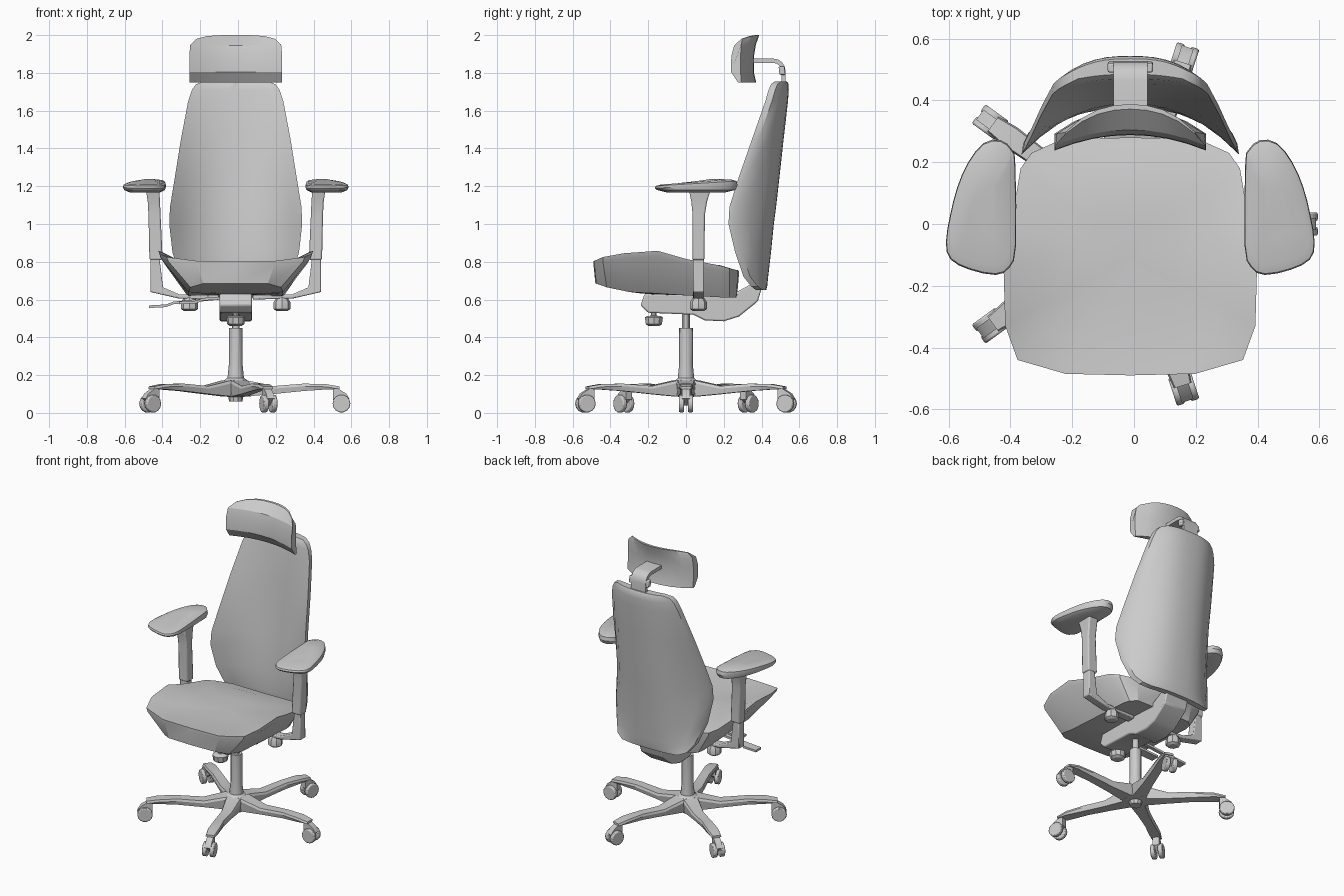
import bpy, bmesh, math
from mathutils import Matrix, Vector

CX = -0.012  # the chair's mid-plane
grey = bpy.data.materials.new("grey")
grey.diffuse_color = (0.6, 0.6, 0.6, 1)


def build(name, verts, faces, angle=30, bevel=0, matrix=None):
    """Mesh object from points and faces, with outward normals."""
    bm = bmesh.new()
    vs = [bm.verts.new(v) for v in verts]
    for f in faces:
        bm.faces.new([vs[i] for i in f])
    bmesh.ops.transform(bm, matrix=Matrix.Translation((CX, 0, 0)) @ (matrix or Matrix()), verts=bm.verts)
    bmesh.ops.recalc_face_normals(bm, faces=bm.faces)
    me = bpy.data.meshes.new(name)
    bm.to_mesh(me)
    bm.free()
    ob = bpy.data.objects.new(name, me)
    bpy.context.collection.objects.link(ob)
    me.materials.append(grey)
    if bevel:
        m = ob.modifiers.new("bevel", "BEVEL")
        m.width, m.segments, m.limit_method = bevel, 2, "ANGLE"
    bpy.ops.object.select_all(action="DESELECT")
    ob.select_set(True)
    bpy.context.view_layer.objects.active = ob
    bpy.ops.object.shade_smooth_by_angle(angle=math.radians(angle))
    return ob


def loft(name, rings, **kw):
    """Skin closed rings of equal length and cap both ends."""
    n = len(rings[0])
    faces = [(k*n + i, k*n + (i+1) % n, (k+1)*n + (i+1) % n, (k+1)*n + i)
             for k in range(len(rings) - 1) for i in range(n)]
    faces += [tuple(range(n)), tuple((len(rings)-1)*n + i for i in range(n))]
    return build(name, [p for r in rings for p in r], faces, **kw)


def prism(name, pts, lo, hi, axis="x", **kw):
    """Extrude a 2D outline along an axis."""
    put = {"x": lambda a, b, c: (c, a, b), "y": lambda a, b, c: (a, c, b),
           "z": lambda a, b, c: (a, b, c)}[axis]
    return loft(name, [[put(a, b, c) for a, b in pts] for c in (lo, hi)], **kw)


def turned(name, prof, n=12, at=(0, 0, 0), **kw):
    """Turned part from (radius, height) pairs."""
    return loft(name, [[(at[0] + r*math.cos(i*math.tau/n), at[1] + r*math.sin(i*math.tau/n), at[2] + z)
                        for i in range(n)] for r, z in prof], **kw)


def rounded(pts):
    """Closed outline with a Catmull-Rom point added between neighbours."""
    out = []
    for i, b in enumerate(pts):
        a, c, d = pts[i-1], pts[(i+1) % len(pts)], pts[(i+2) % len(pts)]
        out += [b, tuple((9*(q + r) - p - s)/16 for p, q, r, s in zip(a, b, c, d))]
    return out


# --- five-legged base with twin-wheel casters
def leg_section(x, w, lo, hi):
    return [(x, -w*0.85, lo), (x, w*0.85, lo), (x, w, hi - 0.014), (x, w*0.85, hi),
            (x, -w*0.85, hi), (x, -w, hi - 0.014)]


LEG = [(0.0, 0.05, 0.085, 0.178), (0.07, 0.05, 0.088, 0.17), (0.2, 0.038, 0.1, 0.142),
       (0.36, 0.033, 0.116, 0.155), (0.48, 0.038, 0.124, 0.152), (0.55, 0.03, 0.126, 0.14)]
for k in range(5):
    rot = Matrix.Rotation(k*math.tau/5, 4, "Z")
    loft("base_leg", [leg_section(*s) for s in LEG], matrix=rot)
    prism("caster_fork", [(0.515, 0.13), (0.54, 0.13), (0.585, 0.102), (0.602, 0.075), (0.56, 0.04), (0.515, 0.07)],
          -0.02, 0.02, "y", matrix=rot)
    for s in (-1, 1):
        circle = [(0.56 + 0.047*math.cos(i*math.tau/14), 0.049 + 0.047*math.sin(i*math.tau/14)) for i in range(14)]
        prism("caster_wheel", circle, s*0.01, s*0.038, "y", bevel=0.006, matrix=rot)

turned("base_hub", [(0.035, 0.06), (0.04, 0.085), (0.08, 0.088), (0.07, 0.165), (0.045, 0.185)], 10)
turned("column", [(0.045, 0.17), (0.036, 0.26), (0.036, 0.45), (0.02, 0.45), (0.02, 0.56)], 12)

# --- tilt mechanism under the seat
prism("mechanism", [(-0.24, 0.57), (-0.2, 0.53), (0.04, 0.52), (0.1, 0.49), (0.2, 0.485), (0.28, 0.51),
                    (0.38, 0.59), (0.41, 0.69), (0.36, 0.69), (0.25, 0.63), (-0.22, 0.63)], -0.085, 0.085, bevel=0.008)
turned("tension_knob", [(0.03, 0.46), (0.045, 0.47), (0.05, 0.505), (0.04, 0.512), (0.015, 0.515), (0.015, 0.55)],
       10, (0.0, -0.17, 0))

# --- adjusting levers on one side
for y, tip, z in ((-0.1, -0.46, 0.555), (-0.17, -0.3, 0.575)):
    loft("lever", [[(x, y - w, h), (x, y + w, h), (x, y + w, h + 0.014), (x, y - w, h + 0.014)]
                   for x, w, h in ((-0.08, 0.012, 0.6), (tip + 0.13, 0.012, z + 0.02),
                                   (tip + 0.09, 0.03, z + 0.005), (tip, 0.028, z))])

# --- seat: half outline (x, y, rim height) and underside half outline
RIM = [(0, -0.49, 0.805), (0.21, -0.485, 0.805), (0.365, -0.44, 0.825), (0.405, -0.33, 0.845), (0.41, -0.15, 0.858),
       (0.385, 0.0, 0.815), (0.355, 0.18, 0.78), (0.32, 0.23, 0.765), (0.22, 0.275, 0.755), (0, 0.28, 0.75)]
UNDER = [(0, -0.48, 0.685), (0.17, -0.475, 0.685), (0.24, -0.42, 0.665), (0.25, -0.3, 0.64), (0.25, -0.15, 0.632),
         (0.25, 0.0, 0.622), (0.25, 0.18, 0.612), (0.24, 0.23, 0.61), (0.2, 0.265, 0.61), (0, 0.27, 0.61)]


def mirrored(half):
    return half + [(-x, y, z) for x, y, z in half[-2:0:-1]]


def inset(ring, k, level, mix):
    """Shrink a ring and blend its height towards a level."""
    return [(x*k, (y + 0.1)*k - 0.1, z + (level - z)*mix) for x, y, z in ring]


rim, under = mirrored(RIM), mirrored(UNDER)
below = [(a[0]*0.93 + b[0]*0.07, a[1], a[2]*0.85 + b[2]*0.15) for a, b in zip(rim, under)]
loft("seat", [inset(under, 0.3, 0.625, 0.9), inset(under, 0.7, 0.625, 0.5), under, below, rim,
              inset(rim, 0.95, 0.79, 0.1), inset(rim, 0.74, 0.792, 0.75),
              inset(rim, 0.35, 0.792, 0.95), inset(rim, 0.05, 0.792, 1)], angle=25)

# --- backrest: height, half width, back, front and wing-tip depth
BACK = [(0.65, 0.21, 0.425, 0.385, 0.37), (0.67, 0.26, 0.43, 0.38, 0.345), (0.72, 0.295, 0.435, 0.375, 0.305),
        (0.85, 0.335, 0.45, 0.38, 0.26), (1.0, 0.352, 0.465, 0.39, 0.225), (1.09, 0.348, 0.477, 0.4, 0.23),
        (1.25, 0.322, 0.495, 0.415, 0.28), (1.45, 0.29, 0.517, 0.435, 0.35), (1.65, 0.252, 0.54, 0.455, 0.42),
        (1.71, 0.232, 0.544, 0.465, 0.437), (1.74, 0.21, 0.543, 0.47, 0.45), (1.755, 0.17, 0.535, 0.485, 0.47)]
STEPS = [i/6 for i in range(-6, 7)]
rings = []
for z, w, back, front, tip in BACK:
    edge = min(tip + 0.035, back - 0.01)
    rings.append([(w*t, front + (tip - front)*abs(t)**2.2, z) for t in STEPS] +
                 [(w*t*0.985, back + (edge - back)*abs(t)**2.6, z) for t in reversed(STEPS)])
loft("backrest", rings, angle=35)

# --- headrest: one section swept along a curve that wraps forward
HEAD = [(0.372, 2.0), (0.305, 1.945), (0.29, 1.89), (0.288, 1.805), (0.325, 1.75),
        (0.372, 1.748), (0.36, 1.8), (0.36, 1.89), (0.37, 1.95), (0.388, 2.0)]
rings = []
for i in range(-4, 5):
    t = i/4
    rings.append([(t*(0.245 if z < 1.94 else 0.245 - (z - 1.94)*0.6), y - 0.05*t*t - max(0, y - 0.33)*abs(t)**3*0.7,
                   z - (0.02*t**4 if z > 1.96 else 0)) for y, z in HEAD])
loft("headrest", rings, angle=20)
# curved strap from the backrest to the headrest
bend = [(math.sin(a), math.cos(a)) for a in (i*math.pi/8 for i in range(5))]
prism("headrest_bracket", [(0.345, 1.875)] + [(0.465 + 0.062*p, 1.81 + 0.065*q) for p, q in bend] + [(0.525, 1.7), (0.505, 1.7)] +
      [(0.465 + 0.042*p, 1.81 + 0.042*q) for p, q in bend[::-1]] + [(0.345, 1.852)], -0.055, 0.055)
prism("bracket_hinge", [(0.495, 1.79), (0.527, 1.79), (0.52, 1.835), (0.49, 1.835)], -0.073, 0.073, bevel=0.006)

# --- armrests on both sides
PAD = rounded([(0.372, 0.19), (0.382, 0.24), (0.42, 0.272), (0.475, 0.262), (0.525, 0.2), (0.56, 0.12), (0.583, 0.03),
               (0.597, -0.06), (0.582, -0.115), (0.52, -0.148), (0.435, -0.165), (0.39, -0.14), (0.37, -0.07)])


def pad_ring(k, z, tilt):
    return [(0.475 + (x - 0.475)*k, 0.05 + (y - 0.05)*k, z + tilt*(y - 0.05)) for x, y in PAD]


for s in (1, -1):
    flip = Matrix.Scale(s, 4, Vector((1, 0, 0)))
    loft("arm_pad", [pad_ring(0.72, 1.168, 0), pad_ring(0.95, 1.18, 0), pad_ring(1, 1.197, 0.03),
                     pad_ring(0.98, 1.214, 0.06), pad_ring(0.85, 1.222, 0.06), pad_ring(0.4, 1.226, 0.06)], matrix=flip)
    # tapered post, flared below the pad
    loft("arm_post", [[(a, c, z), (b, c, z), (b, d, z), (a, d, z)] for z, a, b, c, d in
                      ((0.81, 0.387, 0.457, 0.033, 0.098), (1.05, 0.398, 0.462, 0.035, 0.1),
                       (1.12, 0.401, 0.466, 0.028, 0.112), (1.18, 0.405, 0.475, 0.015, 0.13))],
         bevel=0.008, matrix=flip)
    # bent support running under the seat
    prism("arm_support", [(0.405, 0.83), (0.45, 0.83), (0.452, 0.64), (0.3, 0.605), (0.09, 0.6), (0.09, 0.622),
                          (0.3, 0.628), (0.385, 0.665)], 0.038, 0.095, "y", bevel=0.006, matrix=flip)
    turned("arm_knob", [(0.03, 0.54), (0.045, 0.55), (0.045, 0.585), (0.03, 0.61)], 8, (0.245, 0.066, 0), matrix=flip)
